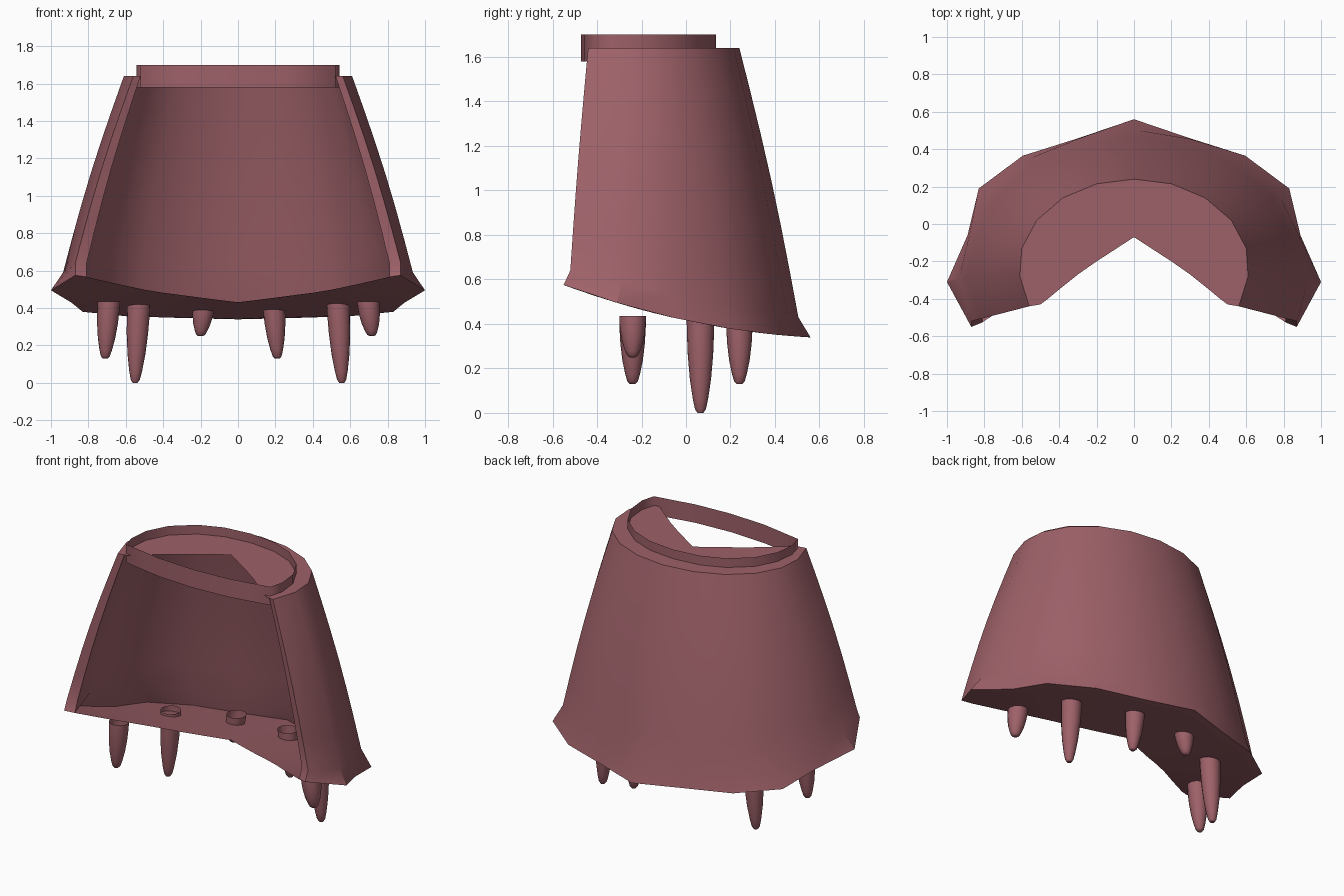
import bpy, bmesh, math

if "Cube" in bpy.data.objects:
    bpy.data.objects.remove(bpy.data.objects["Cube"])

mat = bpy.data.materials.new("dusty_red")
mat.diffuse_color = (0.34, 0.12, 0.14, 1)
mat.use_nodes = True
mat.node_tree.nodes["Principled BSDF"].inputs["Base Color"].default_value = mat.diffuse_color


def finish(name, bm, angle=35):
    bmesh.ops.remove_doubles(bm, verts=bm.verts, dist=0.002)
    bmesh.ops.recalc_face_normals(bm, faces=bm.faces)
    me = bpy.data.meshes.new(name)
    bm.to_mesh(me)
    bm.free()
    me.materials.append(mat)
    ob = bpy.data.objects.new(name, me)
    bpy.context.collection.objects.link(ob)
    bpy.ops.object.select_all(action='DESELECT')
    ob.select_set(True)
    bpy.context.view_layer.objects.active = ob
    bpy.ops.object.shade_smooth_by_angle(angle=math.radians(angle))
    return ob


def mirror(half):
    """Half outline from the centre outwards -> full outline, left to right."""
    return [(-p[0], *p[1:]) for p in reversed(half[1:])] + list(half)


def strip(bm, rows, closed=False):
    vr = [[bm.verts.new(p) for p in r] for r in rows]
    pairs = list(zip(vr, vr[1:])) + ([(vr[-1], vr[0])] if closed else [])
    for a, b in pairs:
        for i in range(len(a) - 1):
            bm.faces.new((a[i], a[i + 1], b[i + 1], b[i]))
    return vr


def floor_z(y):
    return 0.415 - 0.2136 * y + 0.14 * y * y


def shrink(p, s=0.93):
    return (p[0] * s, -0.2 + (p[1] + 0.2) * s, p[2])


# Half outlines of the cape: shoulder line, hem and flared rim
top = [(0, .24), (.2, .215), (.38, .14), (.52, .02), (.6, -.13), (.61, -.28), (.56, -.44)]
low = [(0, .505, .43), (.3, .455, .44), (.57, .345, .455), (.77, .17, .49),
       (.88, -.06, .53), (.935, -.29, .59), (.87, -.52, .64)]
rim = [(0, .56), (.3, .458), (.595, .365), (.83, .19), (.89, -.06), (1.0, -.31), (.87, -.55)]
top = mirror([(x, y, 1.64) for x, y in top])
low = mirror(low)
rim = mirror([(x, y, floor_z(y)) for x, y in rim])

# Cape wall: thick shell with an open front
outer = []
for k in range(7):
    t = k / 6
    h = t + 0.05 * math.sin(math.pi * t)
    outer.append([(a[0] + (b[0] - a[0]) * h, a[1] + (b[1] - a[1]) * h, a[2] + (b[2] - a[2]) * t)
                  for a, b in zip(top, low)])
inner = [[shrink(p) for p in row] for row in outer]
sole = [(x, y, floor_z(y)) for x, y, z in (shrink(p) for p in rim)]
bm = bmesh.new()
grid = strip(bm, outer + [rim, sole] + inner[::-1], closed=True)
n = len(grid)
for col in (0, -1):
    for k in range(n // 2 - 1):
        a, b = k, n - 1 - k
        bm.faces.new((grid[a][col], grid[a + 1][col], grid[b - 1][col], grid[b][col]))
finish("cape_wall", bm)

# Shoulder cap with a V notch at the front
notch = mirror([(0, -.07), (.1, -.135), (.2, -.2), (.3, -.27), (.4, -.35), (.46, -.4), (.5, -.43)])
bm = bmesh.new()
strip(bm, [top, [(x, y, 1.64) for x, y in notch]])
finish("shoulder_cap", bm)

# Sloping floor with a wide V notch
vee = mirror([(0, -.07), (.15, -.145), (.28, -.21), (.4, -.265), (.5, -.32), (.65, -.42), (.81, -.525)])
bm = bmesh.new()
strip(bm, [sole, [(x, y, floor_z(y)) for x, y in vee]])
finish("floor", bm)

# Collar band: rounded back, nearly straight front
ring = mirror([(0, .135), (.18, .115), (.33, .055), (.46, -.055), (.53, -.19), (.543, -.32),
               (.52, -.41), (.25, -.458), (0, -.472)])
bm = bmesh.new()
strip(bm, [[(x, y, z) for x, y in ring] for z in (1.58, 1.70)])
finish("collar", bm, 80)


# Hanging tapered pegs, open at the top
def peg(name, x, y, tip, r):
    bm = bmesh.new()
    rows = []
    lean = math.copysign(0.02, x)
    for t, s in ((0, 1), (.15, .99), (.4, .92), (.65, .77), (.85, .56), (.96, .4), (1, .22)):
        z = .435 + (tip - .435) * t
        rows.append([(x + lean * (t - 1) + r * s * math.cos(a), y + r * s * math.sin(a), z)
                     for a in (i * math.tau / 16 for i in range(17))])
    vr = strip(bm, rows)
    bm.faces.new(vr[-1][:-1])
    finish(name, bm, 50)


for i, p in enumerate([(-.71, -.24, .13, .06), (-.55, .065, 0, .062), (-.2, .24, .25, .06),
                       (.21, .24, .13, .06), (.555, .065, 0, .062), (.715, -.24, .25, .06)]):
    peg("peg_%d" % (i + 1), *p)
